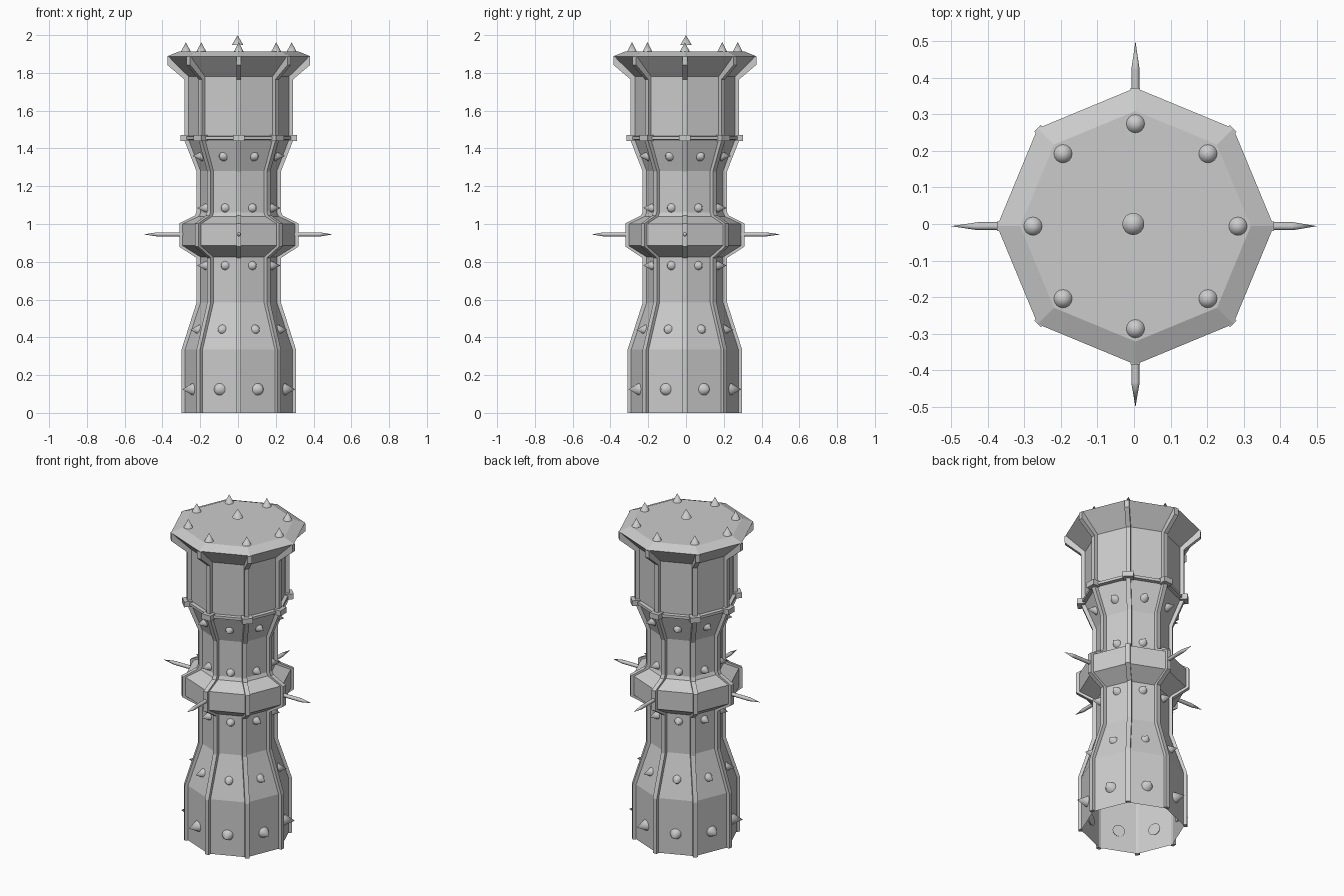
import bpy
import bmesh
from math import cos, sin, pi
from mathutils import Matrix, Vector

if "Cube" in bpy.data.objects:
    bpy.data.objects.remove(bpy.data.objects["Cube"])

CENTRE = Vector((0.004, -0.006, 0))   # tower axis sits slightly off the spike centre
CORNERS = [k * pi / 4 for k in range(8)]
FACES = [a + pi / 8 for a in CORNERS]


def finish(bm, name):
    bmesh.ops.recalc_face_normals(bm, faces=bm.faces)
    bmesh.ops.translate(bm, verts=bm.verts, vec=CENTRE)
    mesh = bpy.data.meshes.new(name)
    bm.to_mesh(mesh)
    bm.free()
    obj = bpy.data.objects.new(name, mesh)
    bpy.context.collection.objects.link(obj)
    return obj


def smooth(obj):
    bpy.ops.object.select_all(action='DESELECT')
    obj.select_set(True)
    bpy.context.view_layer.objects.active = obj
    bpy.ops.object.shade_smooth_by_angle(angle=0.7)


def add_cone(bm, base, direction, r1, r2, length, sides=16):
    d = Vector(direction).normalized()
    rot = d.to_track_quat('Z', 'Y').to_matrix().to_4x4()
    mat = Matrix.Translation(Vector(base) + d * length / 2) @ rot
    bmesh.ops.create_cone(bm, cap_ends=True, segments=sides, radius1=r1,
                          radius2=r2, depth=length, matrix=mat)


# Octagonal body: (radius, z), open at the bottom, capped on top
body = [(.287, 0), (.287, .335), (.205, .585), (.205, .825), (.30, .885),
        (.30, 1.0), (.215, 1.04), (.205, 1.06), (.205, 1.28), (.268, 1.445),
        (.29, 1.447), (.29, 1.463), (.268, 1.465), (.268, 1.78),
        (.378, 1.888), (.315, 1.914)]
bm = bmesh.new()
rings = [[bm.verts.new((r * cos(a), r * sin(a), z)) for a in CORNERS] for r, z in body]
for lo, hi in zip(rings, rings[1:]):
    for k in range(8):
        n = (k + 1) % 8
        bm.faces.new((lo[k], lo[n], hi[n], hi[k]))
bm.faces.new(rings[-1])
finish(bm, "tower_body")

# Corner ribs: strips that follow the body profile
rib = [(.303, 0), (.303, .335), (.223, .585), (.223, .82), (.315, .88),
       (.315, 1.003), (.232, 1.045), (.223, 1.065), (.223, 1.278), (.287, 1.44),
       (.287, 1.765), (.378, 1.842), (.378, 1.886)]
back = [(.284, 0), (.284, .335), (.202, .585), (.202, .825), (.297, .885),
        (.297, 1.0), (.212, 1.04), (.202, 1.06), (.202, 1.28), (.265, 1.445),
        (.265, 1.78), (.36, 1.874), (.36, 1.886)]
bm = bmesh.new()
for a in CORNERS:
    out, tan = Vector((cos(a), sin(a), 0)), Vector((-sin(a), cos(a), 0))
    rows = []
    for (ro, zo), (ri, zi) in zip(rib, back):
        rows.append([bm.verts.new(out * r + tan * t + Vector((0, 0, z)))
                     for r, z, t in ((ri, zi, -.013), (ro, zo, -.013),
                                     (ro, zo, .013), (ri, zi, .013))])
    for lo, hi in zip(rows, rows[1:]):
        for k in range(4):
            n = (k + 1) % 4
            bm.faces.new((lo[k], lo[n], hi[n], hi[k]))
    bm.faces.new(rows[0])
    bm.faces.new(rows[-1])
finish(bm, "corner_ribs")

# Small clamp blocks where the band crosses each rib
bm = bmesh.new()
for a in CORNERS:
    mat = (Matrix.Rotation(a, 4, 'Z') @ Matrix.Translation((.286, 0, 1.455))
           @ Matrix.Diagonal((.046, .06, .033, 1)))
    bmesh.ops.create_cube(bm, size=1, matrix=mat)
finish(bm, "band_clamps")

# Rows of studs, one per face: z, wall distance, radius, protrusion
bm = bmesh.new()
for z, wall, rad, length in ((.125, .265, .033, .058), (.44, .233, .025, .045),
                             (.78, .189, .025, .05), (1.085, .189, .025, .05),
                             (1.36, .216, .025, .048)):
    for a in FACES:
        d = Vector((cos(a), sin(a), 0))
        add_cone(bm, d * (wall - .008) + Vector((0, 0, z)), d, rad * 1.1, 0, length + .008)
smooth(finish(bm, "wall_studs"))

# Studs on the roof, with the middle one raised
bm = bmesh.new()
for a in CORNERS:
    add_cone(bm, (.28 * cos(a), .28 * sin(a), 1.91), (0, 0, 1), .027, 0, .053)
add_cone(bm, (-.006, .006, 1.948), (0, 0, 1), .03, 0, .052)
smooth(finish(bm, "roof_studs"))

# Four long spikes through the middle ring
bm = bmesh.new()
for k in range(4):
    d = Vector((cos(k * pi / 2), sin(k * pi / 2), 0))
    tip = .5 - CENTRE.dot(d)
    up = Vector((0, 0, .945))
    add_cone(bm, d * .25 + up, d, .011, .011, .18, 12)
    add_cone(bm, d * .43 + up, d, .011, 0, tip - .43, 12)
smooth(finish(bm, "ring_spikes"))
